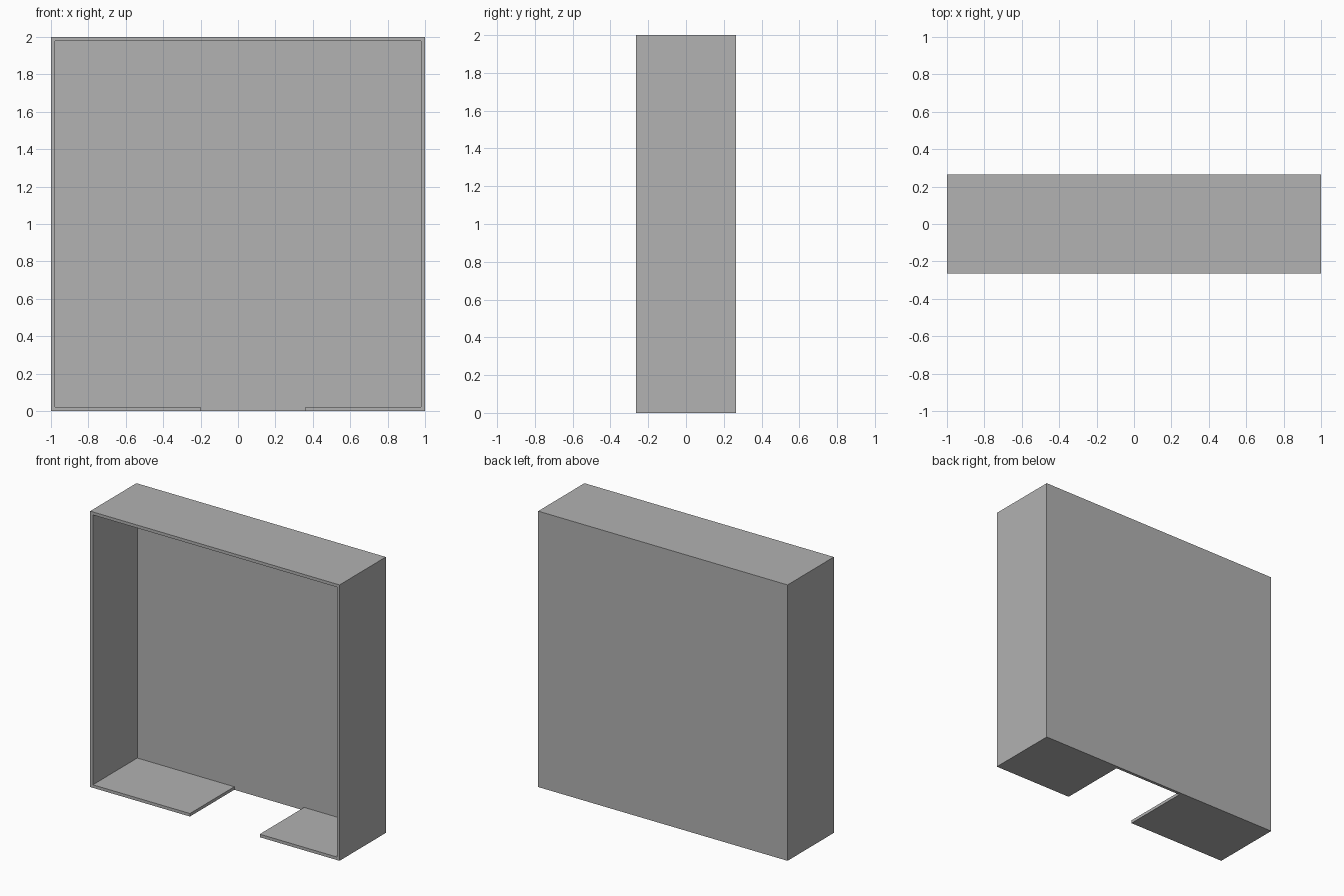
import bpy
import bmesh

cube = bpy.data.objects.get("Cube")
if cube:
    bpy.data.objects.remove(cube, do_unlink=True)

grey = bpy.data.materials.new("mid_grey")
grey.use_nodes = True
colour = (0.445, 0.445, 0.445, 1)
grey.diffuse_color = colour
grey.node_tree.nodes["Principled BSDF"].inputs["Base Color"].default_value = colour

HALF_W, HALF_D, HEIGHT, WALL = 1.0, 0.265, 2.0, 0.022
GAP_LEFT, GAP_RIGHT = -0.2, 0.36
INNER_BACK = HALF_D - WALL


def extrude_outline(name, outline, y_front, y_back):
    """Extrude an outline in the xz plane from y_front to y_back."""
    bm = bmesh.new()
    face = bm.faces.new([bm.verts.new((x, y_front, z)) for x, z in outline])
    new = bmesh.ops.extrude_face_region(bm, geom=[face])["geom"]
    verts = [v for v in new if isinstance(v, bmesh.types.BMVert)]
    bmesh.ops.translate(bm, verts=verts, vec=(0, y_back - y_front, 0))
    bmesh.ops.recalc_face_normals(bm, faces=bm.faces[:])
    mesh = bpy.data.meshes.new(name)
    bm.to_mesh(mesh)
    bm.free()
    mesh.materials.append(grey)
    obj = bpy.data.objects.new(name, mesh)
    bpy.context.collection.objects.link(obj)
    return obj


# Open frame: side walls, roof and a floor with a gap
inner_w, inner_top = HALF_W - WALL, HEIGHT - WALL
frame = [
    (GAP_LEFT, 0), (-HALF_W, 0), (-HALF_W, HEIGHT), (HALF_W, HEIGHT),
    (HALF_W, 0), (GAP_RIGHT, 0), (GAP_RIGHT, WALL), (inner_w, WALL),
    (inner_w, inner_top), (-inner_w, inner_top), (-inner_w, WALL), (GAP_LEFT, WALL),
]
# The back panel closes the shell across its full width
panel = [(-HALF_W, 0), (-HALF_W, HEIGHT), (HALF_W, HEIGHT), (HALF_W, 0)]

shell = extrude_outline("shell_frame", frame, -HALF_D, INNER_BACK)
back = extrude_outline("back_panel", panel, INNER_BACK, HALF_D)
